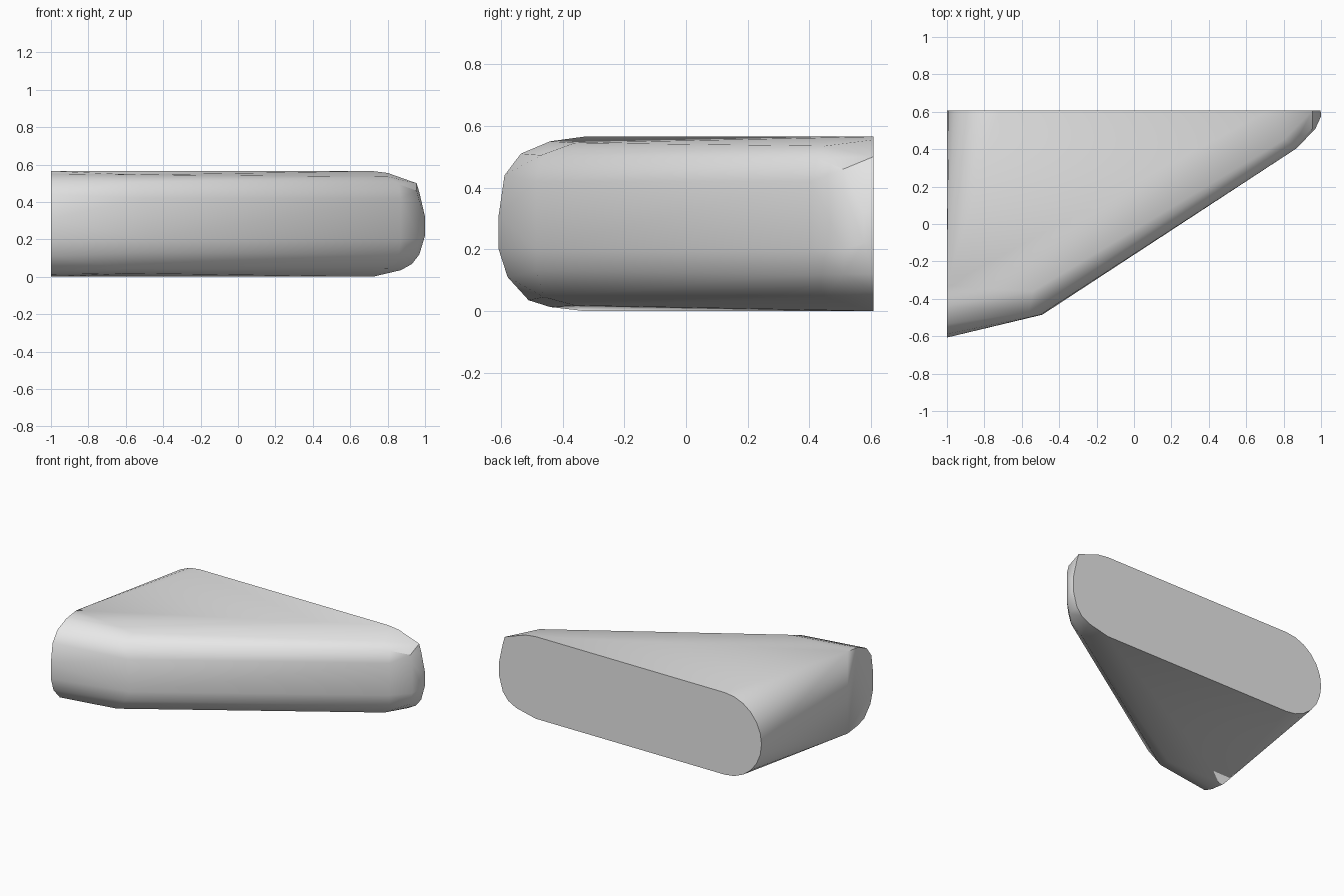
import bpy, bmesh, math

cube = bpy.data.objects.get("Cube")
if cube:
    bpy.data.objects.remove(cube, do_unlink=True)

grey = bpy.data.materials.new("plain grey")
grey.use_nodes = True
colour = (0.8, 0.8, 0.8, 1)
grey.diffuse_color = colour
grey.node_tree.nodes["Principled BSDF"].inputs["Base Color"].default_value = colour

BACK, TOP = 0.607, 0.565
MID = TOP / 2
points = []

# Flat left end: rounded front profile (y, z)
side = [(-0.33, TOP), (-0.44, 0.55), (-0.535, 0.51), (-0.588, 0.44), (-0.607, 0.31),
        (-0.607, 0.2), (-0.578, 0.11), (-0.51, 0.035), (-0.44, 0.013), (-0.33, 0)]
points += [(-1, y, z) for y, z in side]

# Flat back: round end on the left
for i in range(13):
    a = math.pi / 2 + math.pi * i / 12
    points.append((-0.72 + 0.28 * math.cos(a), BACK, MID + MID * math.sin(a)))

# Flat back: blunter end on the right (x, z)
tip = [(0.72, TOP), (0.8, 0.555), (0.955, 0.5), (0.97, 0.45), (0.998, 0.32),
       (0.998, 0.22), (0.97, 0.12), (0.93, 0.068), (0.87, 0.035), (0.72, 0)]
points += [(x, BACK, z) for x, z in tip]

# Front corner and right nose: rounded upright columns (x, y, z)
points += [(-0.54, -0.36, 0.545), (-0.56, -0.47, 0.505), (-0.5, -0.485, 0.42), (-0.49, -0.485, 0.2),
           (-0.52, -0.485, 0.13), (-0.6, -0.46, 0.045), (-0.58, -0.36, 0.018)]
points += [(0.8, 0.45, 0.535), (0.86, 0.425, 0.495), (0.87, 0.405, 0.42), (0.87, 0.405, 0.2),
           (0.86, 0.42, 0.12), (0.8, 0.45, 0.045)]
points += [(0.955, 0.51, 0.46), (0.97, 0.51, 0.4), (0.97, 0.51, 0.2), (0.95, 0.51, 0.12),
           (1, 0.575, 0.32), (1, 0.575, 0.22)]

# Wrap one convex skin round the profiles
bm = bmesh.new()
for p in points:
    bm.verts.new(p)
hull = bmesh.ops.convex_hull(bm, input=bm.verts)
loose = [v for v in bm.verts if not v.link_faces]
bmesh.ops.delete(bm, geom=loose, context='VERTS')
bmesh.ops.dissolve_limit(bm, angle_limit=math.radians(0.5), verts=bm.verts, edges=bm.edges)
bmesh.ops.recalc_face_normals(bm, faces=bm.faces)

mesh = bpy.data.meshes.new("wedge_body")
bm.to_mesh(mesh)
bm.free()
mesh.materials.append(grey)
body = bpy.data.objects.new("wedge_body", mesh)
bpy.context.collection.objects.link(body)
bpy.context.view_layer.objects.active = body
body.select_set(True)
bpy.ops.object.shade_smooth_by_angle(angle=math.radians(35))
